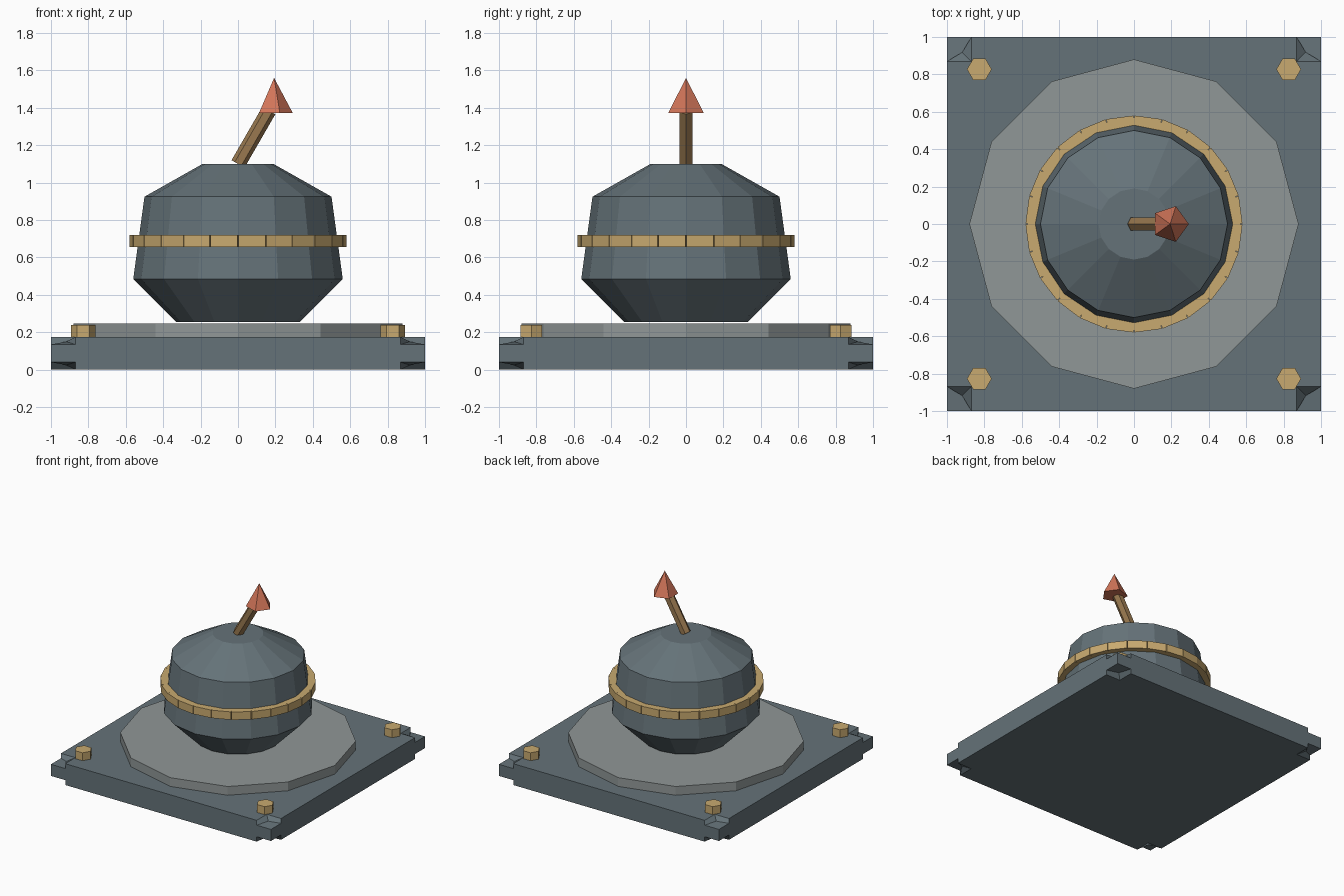
import bpy, bmesh
from math import pi, sin, cos, radians
from mathutils import Matrix

if "Cube" in bpy.data.objects:
    bpy.data.objects.remove(bpy.data.objects["Cube"])


def material(name, rgb):
    m = bpy.data.materials.new(name)
    m.diffuse_color = (*rgb, 1)
    m.use_nodes = True
    m.node_tree.nodes["Principled BSDF"].inputs["Base Color"].default_value = m.diffuse_color
    return m


SLATE = material("slate", (0.13, 0.17, 0.19))
STONE = material("stone", (0.28, 0.31, 0.31))
BRASS = material("brass", (0.58, 0.40, 0.16))
WOOD = material("wood", (0.32, 0.19, 0.08))
RED = material("red", (0.65, 0.18, 0.10))


def finish(name, bm, mat):
    bmesh.ops.recalc_face_normals(bm, faces=bm.faces)
    me = bpy.data.meshes.new(name)
    bm.to_mesh(me)
    bm.free()
    me.materials.append(mat)
    ob = bpy.data.objects.new(name, me)
    bpy.context.collection.objects.link(ob)
    return ob


def lathe(name, profile, sides, mat, matrix=Matrix()):
    """Closed faceted solid from (radius, z) points; radius 0 makes an apex."""
    bm = bmesh.new()
    rings = []
    for r, z in profile:
        n = sides if r else 1
        rings.append([bm.verts.new((r * cos(2 * pi * i / sides), r * sin(2 * pi * i / sides), z))
                      for i in range(n)])
    for a, b in zip(rings, rings[1:]):
        for i in range(sides):
            j = (i + 1) % sides
            bm.faces.new((a[i], a[j], b[j], b[i]) if len(b) > 1 else (a[i], a[j], b[0]))
    for ring in (rings[0], rings[-1]):
        if len(ring) > 1:
            bm.faces.new(ring)
    bm.transform(matrix)
    return finish(name, bm, mat)


# base plate with inward-notched corners
bm = bmesh.new()
bmesh.ops.create_cube(bm, size=1, matrix=Matrix.Diagonal((2, 2, 0.57, 1)))
bmesh.ops.bevel(bm, geom=bm.verts[:], offset=0.13, offset_type='OFFSET', segments=2,
                profile=0.0, affect='VERTICES')
bm.transform(Matrix.Translation((0, 0, 0.0875)) @ Matrix.Diagonal((1, 1, 0.175 / 0.57, 1)))
finish("base_plate", bm, SLATE)

# twelve-sided plinth
lathe("plinth", [(0.88, 0.17), (0.88, 0.247)], 12, STONE)

# corner bolts
for i, (x, y) in enumerate([(1, 1), (-1, 1), (-1, -1), (1, -1)]):
    lathe(f"bolt_{i + 1}", [(0.066, 0.17), (0.066, 0.24)], 6, BRASS,
          Matrix.Translation((0.827 * x, 0.827 * y, 0)))

# faceted round body
lathe("body", [(0.33, 0.255), (0.56, 0.485), (0.50, 0.925), (0.19, 1.10)], 16, SLATE)

# band of blocks around the body
bm = bmesh.new()
for i in range(24):
    turn = Matrix.Rotation(radians(15 * i + 7.5), 4, 'Z')
    bmesh.ops.create_cube(bm, size=1, matrix=turn @ Matrix.Translation((0.545, 0, 0.6875))
                          @ Matrix.Diagonal((0.06, 0.146, 0.065, 1)))
finish("band", bm, BRASS)

# leaning pointer shaft and its five-sided tip
lathe("pointer_shaft", [(0.04, 0), (0.04, 0.33)], 6, WOOD,
      Matrix.Translation((0, 0, 1.10)) @ Matrix.Rotation(radians(30), 4, 'Y'))
lathe("pointer_tip", [(0.1, 1.372), (0, 1.56)], 5, RED, Matrix.Translation((0.193, 0, 0)))
